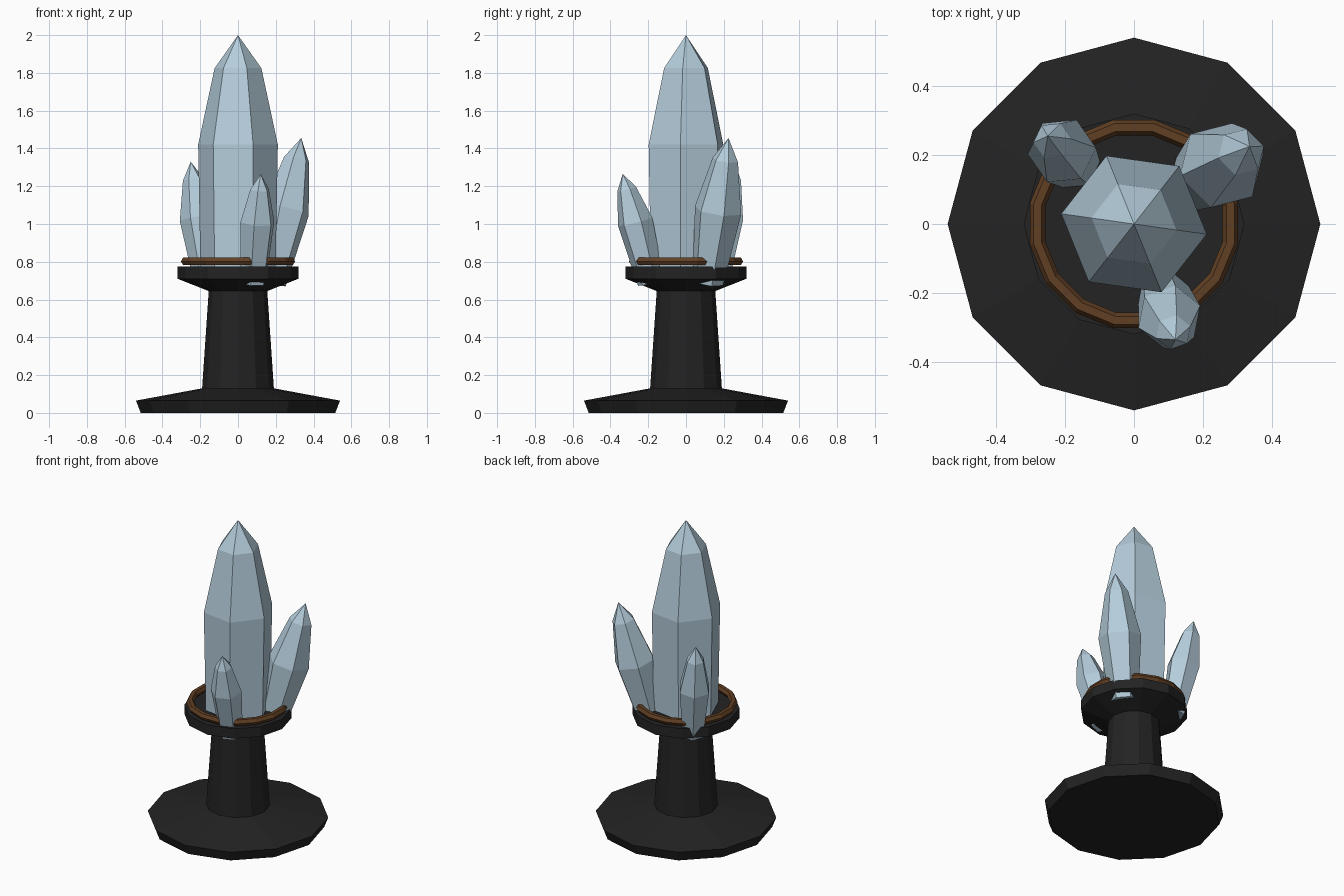
import bpy, bmesh, math
from mathutils import Vector, Matrix

cube = bpy.data.objects.get("Cube")
if cube:
    bpy.data.objects.remove(cube, do_unlink=True)


def material(name, rgb):
    m = bpy.data.materials.new(name)
    m.use_nodes = True
    m.diffuse_color = (*rgb, 1)
    m.node_tree.nodes["Principled BSDF"].inputs["Base Color"].default_value = (*rgb, 1)
    return m


STONE = material("black stone", (0.017, 0.017, 0.017))
BRONZE = material("bronze", (0.12, 0.05, 0.017))
CRYSTAL = material("pale blue crystal", (0.46, 0.61, 0.71))


def lathe(name, profile, sides, mat, phase=0, closed=False, base=(0, 0, 0), axis=(0, 0, 1)):
    """Sweep (radius, height) points round an axis; zero radius makes a tip."""
    bm = bmesh.new()
    rings = []
    for r, h in profile:
        if r == 0:
            rings.append([bm.verts.new((0, 0, h))] * sides)
            continue
        ring = []
        for i in range(sides):
            a = math.radians(phase) + math.tau * i / sides
            ring.append(bm.verts.new((r * math.cos(a), r * math.sin(a), h)))
        rings.append(ring)
    pairs = list(zip(rings, rings[1:]))
    if closed:
        pairs.append((rings[-1], rings[0]))
    for low, high in pairs:
        for i in range(sides):
            j = (i + 1) % sides
            bm.faces.new(dict.fromkeys((low[i], low[j], high[j], high[i])))
    if not closed:
        bm.faces.new(rings[0][::-1])
        if profile[-1][0] > 0:
            bm.faces.new(rings[-1])
    bmesh.ops.recalc_face_normals(bm, faces=bm.faces)
    # Tilt about the base so the sweep follows the axis
    turn = Vector((0, 0, 1)).rotation_difference(Vector(axis)).to_matrix().to_4x4()
    bm.transform(Matrix.Translation(base) @ turn)
    mesh = bpy.data.meshes.new(name)
    bm.to_mesh(mesh)
    bm.free()
    mesh.materials.append(mat)
    obj = bpy.data.objects.new(name, mesh)
    bpy.context.collection.objects.link(obj)
    return obj


# Twelve-sided stand: foot, tapering column and flared tray
lathe("stand", [(0.515, 0), (0.54, 0.065), (0.19, 0.13), (0.155, 0.645),
                (0.32, 0.71), (0.32, 0.775)], 12, STONE)

# Bronze ring lying on the tray
section = [(0.285 + 0.023 * math.cos(k * math.tau / 6),
            0.802 + 0.023 * math.sin(k * math.tau / 6)) for k in range(6)]
lathe("tray_ring", section, 16, BRONZE, phase=11.25, closed=True)

# Tall central crystal
lathe("main_crystal", [(0.2, 0.72), (0.213, 1.42), (0.125, 1.825), (0, 2)],
      6, CRYSTAL, phase=-8)


def shard(name, base, tip, radii, shoulders, phase):
    """Leaning crystal: base, belly and neck radii at fractions of its length."""
    axis = Vector(tip) - Vector(base)
    heights = [f * axis.length for f in (0, *shoulders, 1)]
    lathe(name, list(zip((*radii, 0), heights)), 6, CRYSTAL,
          phase=phase, base=base, axis=axis)


# Three leaning side crystals
shard("back_left_shard", (0.172, 0.115, 0.69), (0.335, 0.225, 1.455),
      (0.085, 0.128, 0.07), (0.5, 0.85), 15)
shard("back_right_shard", (-0.165, 0.165, 0.7), (-0.25, 0.255, 1.33),
      (0.07, 0.1, 0.055), (0.52, 0.85), 5)
shard("front_shard", (0.08, -0.185, 0.69), (0.12, -0.335, 1.265),
      (0.072, 0.095, 0.052), (0.56, 0.86), 20)
